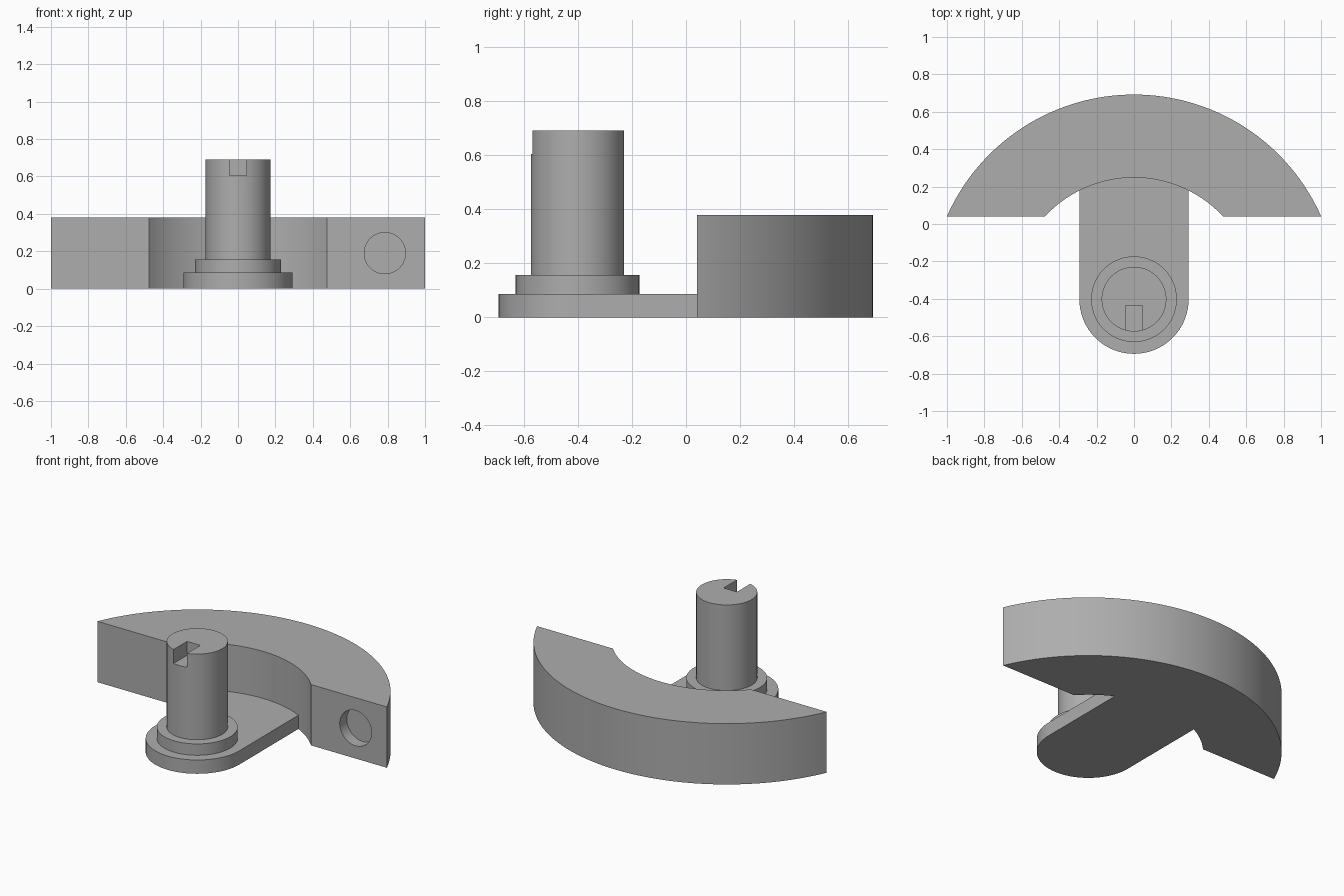
import bpy
import bmesh
from math import sin, cos, pi, asin, radians
from mathutils import Matrix

cube = bpy.data.objects.get("Cube")
if cube:
    bpy.data.objects.remove(cube, do_unlink=True)

# One plain metal colour
grey = bpy.data.materials.new("grey_metal")
grey.use_nodes = True
colour = (0.42, 0.42, 0.42, 1)
grey.diffuse_color = colour
grey.node_tree.nodes["Principled BSDF"].inputs["Base Color"].default_value = colour

AXIS_Y = -0.402      # shared centre of the pin and both arcs
OUTER, INNER = 1.094, 0.65
PLATE_R, PLATE_TOP = 0.292, 0.086
COLLAR_R, COLLAR_TOP = 0.229, 0.157
PIN_R, PIN_TOP = 0.173, 0.692
ARM_FRONT, ARM_TOP = 0.04, 0.38


def arc(radius, start, end, steps):
    """Points of an arc around the pin axis."""
    angles = [start + (end - start) * i / steps for i in range(steps + 1)]
    return [(radius * cos(a), AXIS_Y + radius * sin(a)) for a in angles]


def prism(name, outline, bottom, top):
    """Upright solid from a counter-clockwise outline."""
    bm = bmesh.new()
    base = bm.faces.new([bm.verts.new((x, y, bottom)) for x, y in outline])
    new = bmesh.ops.extrude_face_region(bm, geom=[base], use_keep_orig=True)["geom"]
    moved = [v for v in new if isinstance(v, bmesh.types.BMVert)]
    bmesh.ops.translate(bm, verts=moved, vec=(0, 0, top - bottom))
    bmesh.ops.recalc_face_normals(bm, faces=bm.faces)
    mesh = bpy.data.meshes.new(name)
    bm.to_mesh(mesh)
    bm.free()
    mesh.materials.append(grey)
    obj = bpy.data.objects.new(name, mesh)
    bpy.context.collection.objects.link(obj)
    return obj


def select(obj):
    bpy.ops.object.select_all(action="DESELECT")
    obj.select_set(True)
    bpy.context.view_layer.objects.active = obj


def cut(target, cutter):
    cutter.hide_render = True
    select(target)
    mod = target.modifiers.new("cut", "BOOLEAN")
    mod.operation = "DIFFERENCE"
    mod.solver = "EXACT"
    mod.object = cutter
    bpy.ops.object.modifier_apply(modifier=mod.name)
    bpy.data.objects.remove(cutter, do_unlink=True)


def circle(radius):
    return arc(radius, 0, 2 * pi, 96)[:-1]


# Curved counterweight, cut off flat at the front
rise = ARM_FRONT - AXIS_Y
a_out, a_in = asin(rise / OUTER), asin(rise / INNER)
weight = prism("counterweight",
               arc(OUTER, a_out, pi - a_out, 96) + arc(INNER, pi - a_in, a_in, 64),
               0, ARM_TOP)

# Shallow round recess in the left front face
hole = prism("hole_cutter", circle(0.11), -0.07, 0.07)
hole.data.transform(Matrix.Translation((0.785, ARM_FRONT, 0.19))
                    @ Matrix.Rotation(radians(90), 4, "X")
                    @ Matrix.Translation((0, -AXIS_Y, 0)))
cut(weight, hole)

# Rounded base plate that meets the inner arc
a_plate = pi / 2 - asin(PLATE_R / INNER)
plate = prism("base_plate",
              arc(PLATE_R, pi, 2 * pi, 64) + arc(INNER, a_plate, pi - a_plate, 32),
              0, PLATE_TOP)

# Collar and pin
collar = prism("collar", circle(COLLAR_R), PLATE_TOP, COLLAR_TOP)
pin = prism("pin", circle(PIN_R), COLLAR_TOP, PIN_TOP)

# Key slot in the front of the pin top
slot = prism("slot_cutter",
             [(-0.046, -0.7), (0.046, -0.7), (0.046, -0.437), (-0.046, -0.437)],
             0.605, 0.8)
cut(pin, slot)

for part in (weight, plate, collar, pin):
    select(part)
    bpy.ops.object.shade_smooth_by_angle(angle=radians(30))
